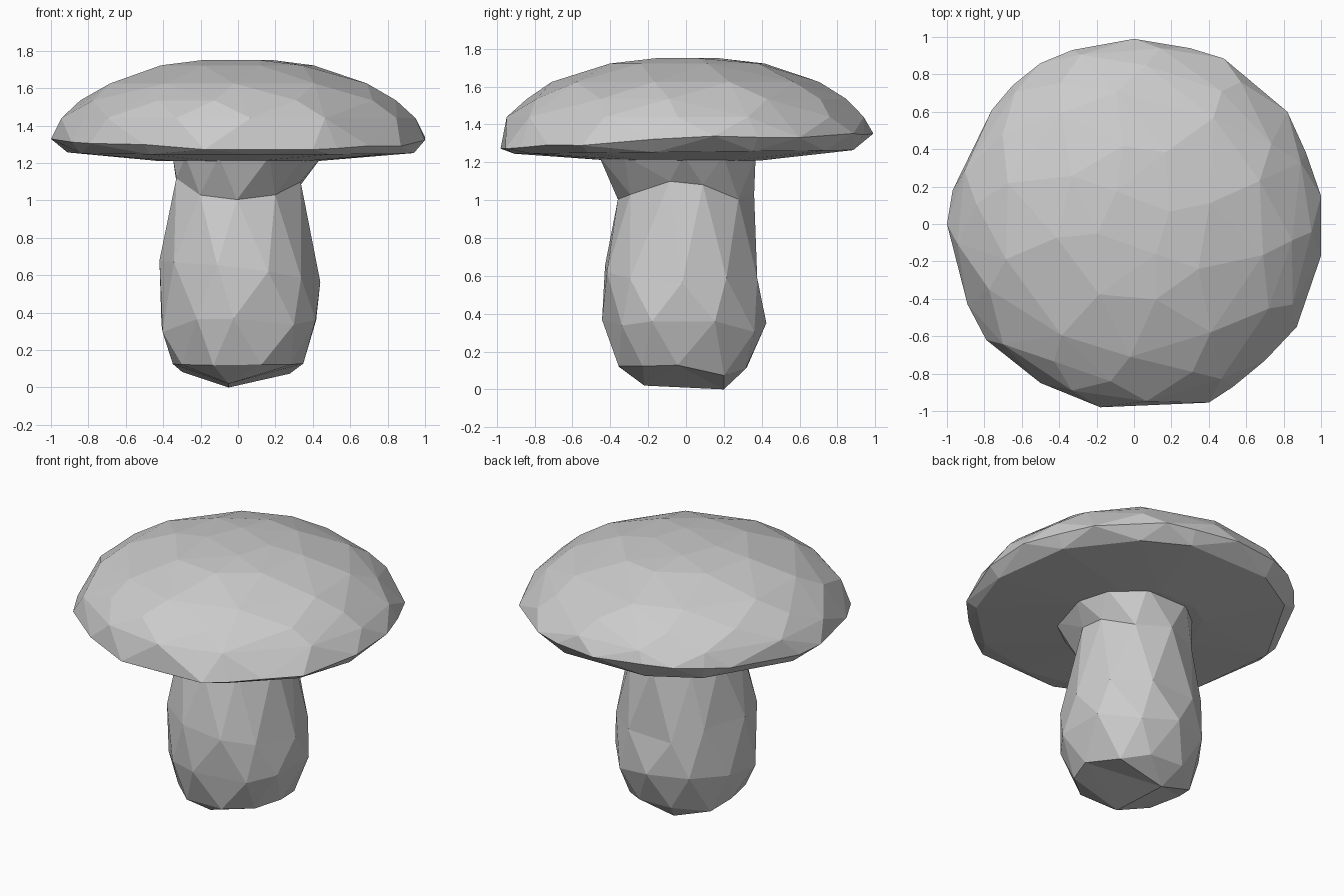
import bpy, bmesh, math, random

if "Cube" in bpy.data.objects:
    bpy.data.objects.remove(bpy.data.objects["Cube"])

random.seed(4)
grey = bpy.data.materials.new("pale_grey")
grey.diffuse_color = (0.6, 0.6, 0.6, 1)
grey.use_nodes = True
grey.node_tree.nodes["Principled BSDF"].inputs["Base Color"].default_value = grey.diffuse_color


def finish(bm, name):
    bmesh.ops.recalc_face_normals(bm, faces=bm.faces[:])
    mesh = bpy.data.meshes.new(name)
    bm.to_mesh(mesh)
    bm.free()
    mesh.materials.append(grey)
    obj = bpy.data.objects.new(name, mesh)
    bpy.context.collection.objects.link(obj)
    return obj


# Cap: faceted hull around an irregular rim, domed rings and a shallow underside
rim = [(0, .99), (.3, .94), (.48, .885), (.6, .78), (.82, .6), (.92, .38),
       (1, .15), (1, -.17), (.93, -.34), (.87, -.55), (.7, -.73), (.53, -.87),
       (.4, -.955), (.1, -.965), (-.18, -.98), (-.5, -.85), (-.79, -.62),
       (-.89, -.43), (-1, 0), (-.97, .18), (-.76, .61), (-.65, .74),
       (-.5, .86), (-.33, .93)]
bm = bmesh.new()
for i, (x, y) in enumerate(rim):
    bm.verts.new((x, y, 1.32 + .04 * y + random.uniform(-.015, .015)))
    if i % 2:
        bm.verts.new((x * .94, y * .94, 1.255 + .01 * y))
for n, r, z in ((13, .95, 1.44), (12, .85, 1.535), (10, .71, 1.625),
                (8, .42, 1.722), (4, .2, 1.75), (10, .42, 1.21)):
    start = random.random()
    for i in range(n):
        a = math.tau * (i + start + random.uniform(-.18, .18)) / n
        bm.verts.new((r * math.cos(a), r * math.sin(a), z))
hull = bmesh.ops.convex_hull(bm, input=bm.verts[:])
spare = {v for v in hull["geom_interior"] + hull["geom_unused"]
         if isinstance(v, bmesh.types.BMVert)}
bmesh.ops.delete(bm, geom=list(spare), context='VERTS')
finish(bm, "mushroom_cap")

# Stem: staggered ten-sided rings, flared at the neck and swollen below
N = 10
rings = []
bm = bmesh.new()
#        z    cx    cy    rx   ry   height jitter
for k, (z, cx, cy, rx, ry, jz) in enumerate((
        (1.235, .05, -.04, .40, .44, .0),
        (1.06, .0, .0, .345, .36, .06),
        (.62, .01, -.02, .43, .425, .06),
        (.32, .01, -.01, .44, .435, .05),
        (.10, .0, -.02, .35, .36, .03))):
    ring = []
    for i in range(N):
        a = math.tau * (i + .5 * (k % 2) + random.uniform(-.15, .15)) / N
        ring.append(bm.verts.new((cx + rx * math.cos(a), cy + ry * math.sin(a),
                                  z + random.uniform(-jz, jz))))
    rings.append(ring)
for k in range(len(rings) - 1):
    p, q = rings[k], rings[k + 1]
    for i in range(N):
        j = (i + 1) % N
        if k % 2 == 0:
            bm.faces.new((p[i], p[j], q[i]))
            bm.faces.new((p[j], q[j], q[i]))
        else:
            bm.faces.new((p[i], p[j], q[j]))
            bm.faces.new((p[i], q[j], q[i]))

# Foot: shallow ridge running front to back
foot_front = bm.verts.new((-.05, -.22, .02))
foot_back = bm.verts.new((-.05, .2, 0))
last = rings[-1]
tips = [foot_back if math.sin(math.tau * (i + .5) / N) > 0 else foot_front
        for i in range(N)]
for i in range(N):
    j = (i + 1) % N
    bm.faces.new((last[i], last[j], tips[i]))
    if tips[i] != tips[j]:
        bm.faces.new((last[j], tips[j], tips[i]))
finish(bm, "mushroom_stem")
